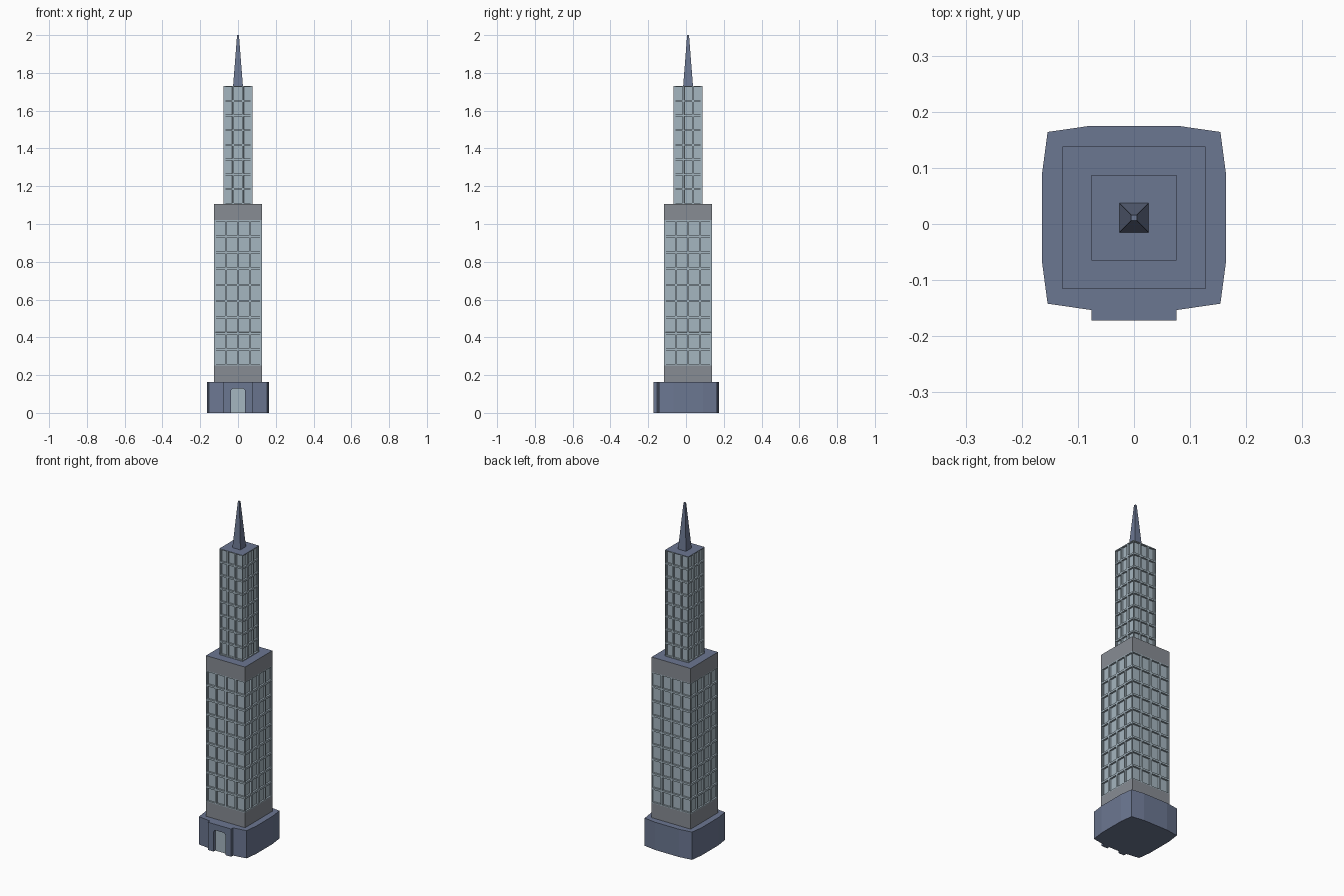
import bpy, bmesh
from mathutils import Vector

if "Cube" in bpy.data.objects:
    bpy.data.objects.remove(bpy.data.objects["Cube"])

CY = 0.011  # tower axis sits slightly behind the origin, the porch balances it


def material(name, rgb):
    m = bpy.data.materials.new(name)
    m.diffuse_color = (*rgb, 1)
    m.use_nodes = True
    m.node_tree.nodes["Principled BSDF"].inputs["Base Color"].default_value = m.diffuse_color
    return m


SLATE = material("slate blue", (0.148, 0.184, 0.285))
GREY = material("stone grey", (0.245, 0.262, 0.295))
PALE = material("pale blue glass", (0.376, 0.465, 0.525))


def finish(name, bm, mats):
    me = bpy.data.meshes.new(name)
    bm.to_mesh(me)
    bm.free()
    for m in mats:
        me.materials.append(m)
    ob = bpy.data.objects.new(name, me)
    bpy.context.collection.objects.link(ob)
    return ob


def prism(name, pts, offset, mat):
    """Extrude a closed outline of 3D points along an offset."""
    bm = bmesh.new()
    f = bm.faces.new([bm.verts.new(p) for p in pts])
    ext = bmesh.ops.extrude_face_region(bm, geom=[f], use_keep_orig=True)
    vs = [v for v in ext["geom"] if isinstance(v, bmesh.types.BMVert)]
    bmesh.ops.translate(bm, verts=vs, vec=Vector(offset))
    bmesh.ops.recalc_face_normals(bm, faces=bm.faces)
    return finish(name, bm, [mat])


def tower(name, h, z0, z1, win0, win1, cols, rows, rim):
    """Square shaft with recessed windows between win0 and win1."""
    bm = bmesh.new()
    corners = [Vector((sx * h, CY + sy * h, 0)) for sx, sy in
               ((-1, -1), (1, -1), (1, 1), (-1, 1))]
    windows = []

    def quad(a, b, za, zb, mi):
        f = bm.faces.new([bm.verts.new((p.x, p.y, z)) for p, z in
                          ((a, za), (b, za), (b, zb), (a, zb))])
        f.material_index = mi
        return f

    for i in range(4):
        a, b = corners[i], corners[(i + 1) % 4]
        # plain bands
        if win0 > z0:
            quad(a, b, z0, win0, 1)
        if z1 > win1:
            quad(a, b, win1, z1, 1)
        # window cells
        dz = (win1 - win0) / rows
        for c in range(cols):
            for r in range(rows):
                windows.append(quad(a.lerp(b, c / cols), a.lerp(b, (c + 1) / cols),
                                    win0 + r * dz, win0 + (r + 1) * dz, 2))
    # roof and underside
    for z, order in ((z1, corners), (z0, corners[::-1])):
        bm.faces.new([bm.verts.new((p.x, p.y, z)) for p in order]).material_index = 0
    bm.normal_update()
    bmesh.ops.inset_individual(bm, faces=windows, thickness=rim, depth=0)
    bm.normal_update()
    bmesh.ops.inset_individual(bm, faces=windows, thickness=0.0003, depth=-0.01)
    bmesh.ops.remove_doubles(bm, verts=bm.verts, dist=1e-5)
    return finish(name, bm, [SLATE, GREY, PALE])


# Bowed base
quarter = [(0.164, 0.078), (0.154, 0.153), (0.078, 0.164)]
outline = (quarter + [(-x, y) for x, y in quarter[::-1]]
           + [(-x, -y) for x, y in quarter] + [(x, -y) for x, y in quarter[::-1]])
prism("base", [(x, y + CY, 0) for x, y in outline], (0, 0, 0.163), SLATE)

# Entrance porch with a clipped-corner opening, and the door behind it
half = [(0.03, 0.128), (0.038, 0.118), (0.038, 0), (0.076, 0), (0.076, 0.163)]
porch = half + [(-x, z) for x, z in half[::-1]]
prism("entrance_porch", [(x, -0.172, z) for x, z in porch], (0, 0.022, 0), SLATE)
door = half[:3] + [(-x, z) for x, z in half[2::-1]]
prism("door", [(x, -0.156, z) for x, z in door], (0, 0.005, 0), PALE)

# Two stacked window shafts
tower("lower_tower", 0.127, 0.163, 1.107, 0.25, 1.02, 4, 9, 0.008)
tower("upper_tower", 0.076, 1.107, 1.73, 1.107, 1.73, 3, 8, 0.007)

# Tapered spire
bm = bmesh.new()
rings = [[bm.verts.new((sx * s, CY + sy * s, z)) for sx, sy in
          ((-1, -1), (1, -1), (1, 1), (-1, 1))] for s, z in ((0.026, 1.73), (0.005, 2.0))]
for i in range(4):
    j = (i + 1) % 4
    bm.faces.new((rings[0][i], rings[0][j], rings[1][j], rings[1][i]))
bm.faces.new(rings[1])
bm.faces.new(rings[0][::-1])
finish("spire", bm, [SLATE])
